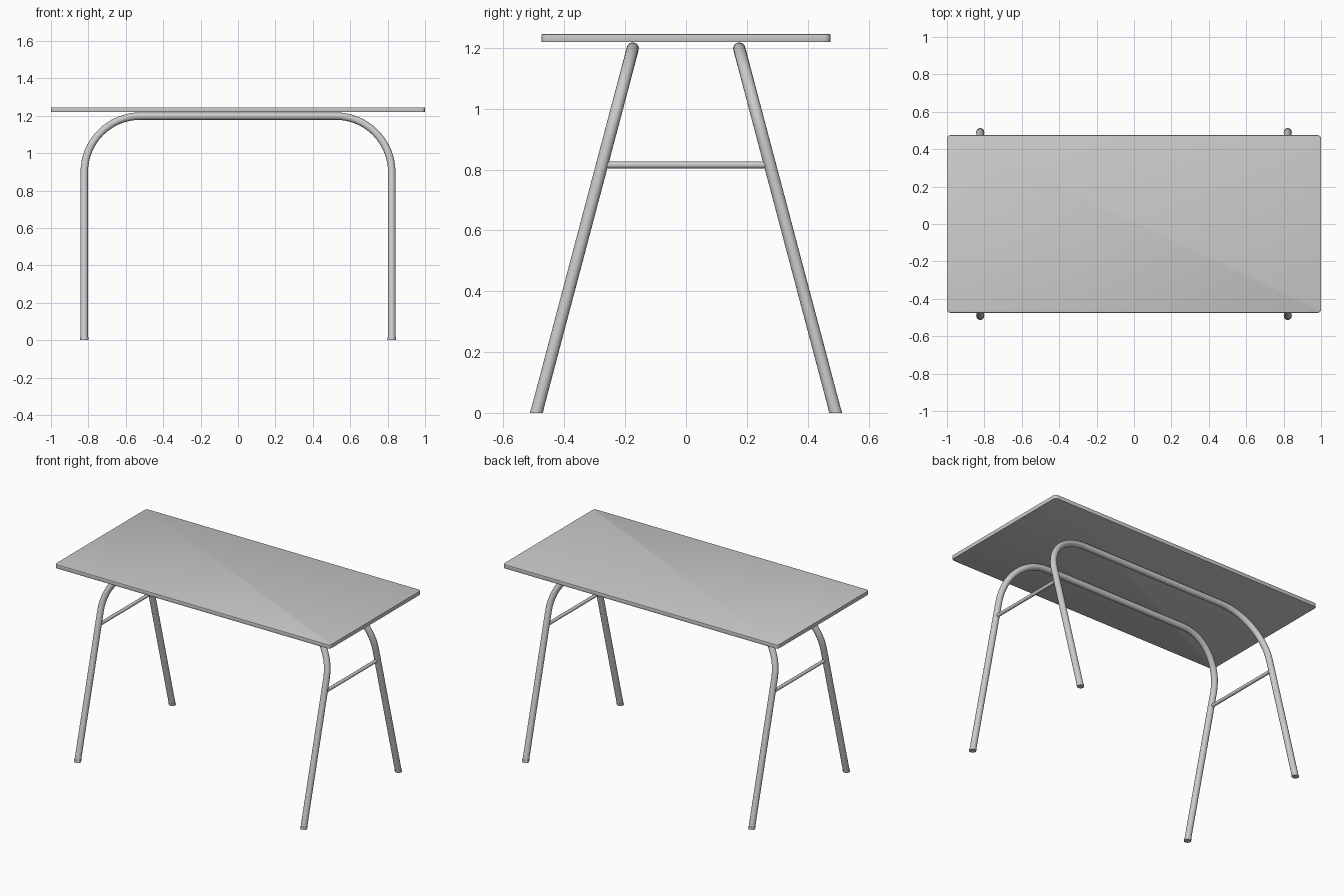
import bpy, bmesh, math
from mathutils import Vector

cube = bpy.data.objects.get("Cube")
if cube:
    bpy.data.objects.remove(cube, do_unlink=True)

GREY = (0.6, 0.6, 0.6, 1)
grey = bpy.data.materials.new("plain_grey")
grey.use_nodes = True
grey.diffuse_color = GREY
grey.node_tree.nodes["Principled BSDF"].inputs["Base Color"].default_value = GREY

LEG_X, FOOT_Y, TOP_Y, RAIL_Z = 0.822, 0.492, 0.175, 1.198
TUBE, BEND = 0.02, 0.3


def leg_y(z):
    """Distance of the sloping leg from the centre at height z."""
    return FOOT_Y + (TOP_Y - FOOT_Y) * z / RAIL_Z


def finish(obj):
    obj.data.materials.clear()
    obj.data.materials.append(grey)
    bpy.ops.object.select_all(action='DESELECT')
    obj.select_set(True)
    bpy.context.view_layer.objects.active = obj
    if obj.type == 'CURVE':
        bpy.ops.object.convert(target='MESH')
    bpy.ops.object.shade_smooth_by_angle(angle=math.radians(35))


def tube(name, points, radius):
    curve = bpy.data.curves.new(name, 'CURVE')
    curve.dimensions = '3D'
    curve.bevel_depth = radius
    curve.bevel_resolution = 6
    curve.use_fill_caps = True
    spline = curve.splines.new('POLY')
    spline.points.add(len(points) - 1)
    for p, co in zip(spline.points, points):
        p.co = (*co, 1)
    obj = bpy.data.objects.new(name, curve)
    bpy.context.collection.objects.link(obj)
    finish(obj)


def mesh_object(name, bm):
    mesh = bpy.data.meshes.new(name)
    bm.to_mesh(mesh)
    bm.free()
    obj = bpy.data.objects.new(name, mesh)
    bpy.context.collection.objects.link(obj)
    finish(obj)


# Tabletop: thin slab with rounded corners and softened rims
bm = bmesh.new()
bmesh.ops.create_cube(bm, size=1)
bmesh.ops.scale(bm, vec=(2, 0.95, 0.026), verts=bm.verts)
bmesh.ops.translate(bm, vec=(0, 0, 1.232), verts=bm.verts)
corners = [e for e in bm.edges if abs(e.verts[0].co.z - e.verts[1].co.z) > 0.01]
bmesh.ops.bevel(bm, geom=corners, offset=0.02, segments=6, profile=0.5, affect='EDGES')
rims = [e for e in bm.edges if abs(e.verts[0].co.z - e.verts[1].co.z) < 0.001]
bmesh.ops.bevel(bm, geom=rims, offset=0.002, segments=2, profile=0.5, affect='EDGES')
mesh_object("tabletop", bm)

# Two leaning tube frames, each one bent pipe
for label, side in (("front", -1), ("back", 1)):
    half = [(LEG_X, 0.012)]
    for i in range(17):
        a = math.pi / 2 * i / 16
        half.append((LEG_X - BEND * (1 - math.cos(a)),
                     RAIL_Z - BEND * (1 - math.sin(a))))
    profile = half + [(-x, z) for x, z in reversed(half)]
    tube(label + "_leg_frame", [(x, side * leg_y(z), z) for x, z in profile], TUBE)

    # Foot caps, sheared to follow the leg
    for hand, sx in (("left", 1), ("right", -1)):
        bm = bmesh.new()
        bmesh.ops.create_cone(bm, cap_ends=True, segments=24, radius1=0.0215,
                              radius2=0.0215, depth=0.016)
        for v in bm.verts:
            v.co.z += 0.008
            v.co += Vector((sx * LEG_X, side * leg_y(v.co.z), 0))
        mesh_object(f"{label}_{hand}_foot_cap", bm)

# Cross bars joining front and back legs
for hand, sx in (("left", 1), ("right", -1)):
    z = 0.815
    tube(hand + "_cross_bar", [(sx * LEG_X, -leg_y(z), z), (sx * LEG_X, leg_y(z), z)], 0.011)
